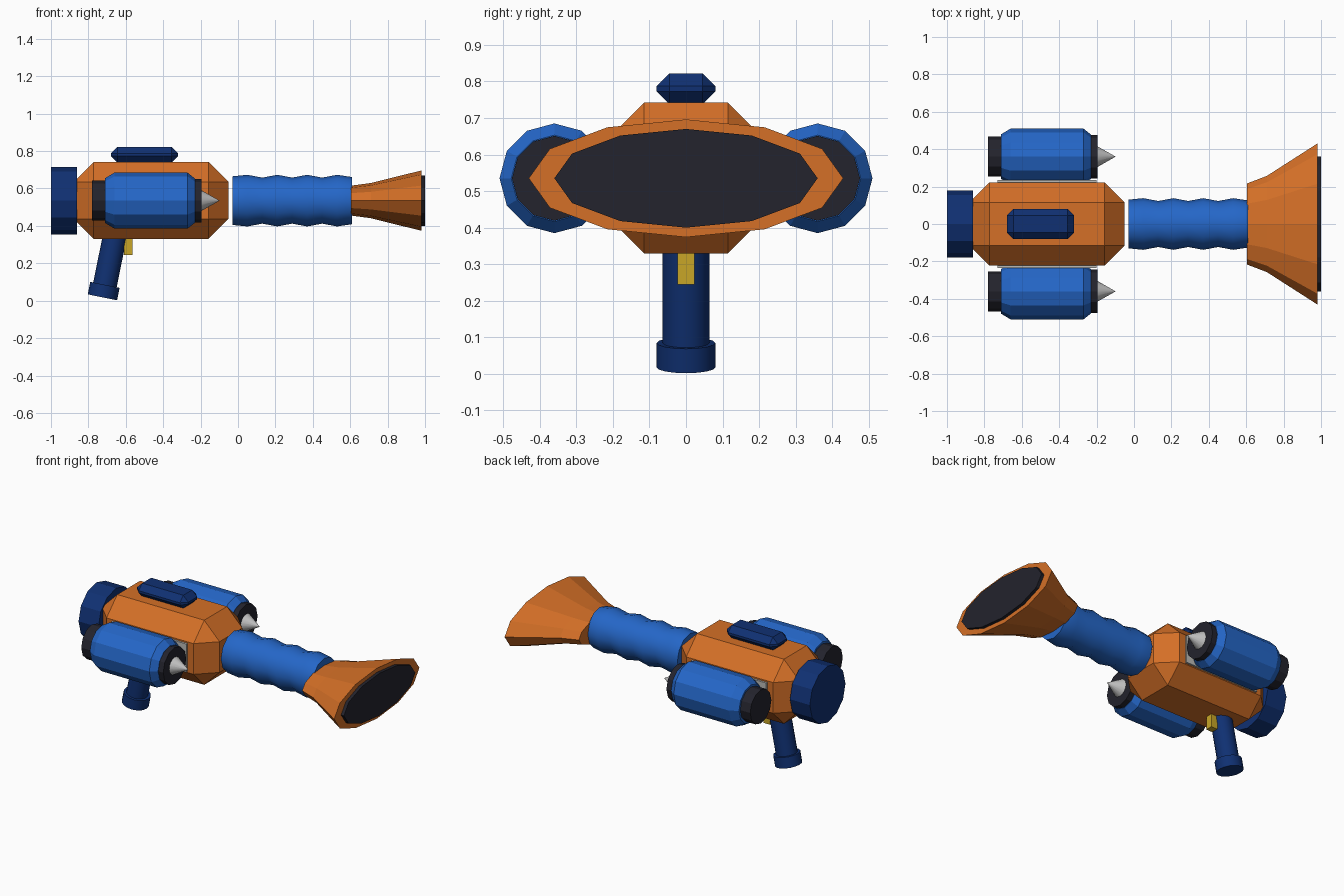
import bpy, bmesh
from math import cos, sin, pi, radians
from mathutils import Matrix, Vector

if "Cube" in bpy.data.objects:
    bpy.data.objects.remove(bpy.data.objects["Cube"], do_unlink=True)


def material(name, rgb):
    m = bpy.data.materials.new(name)
    m.use_nodes = True
    m.diffuse_color = (*rgb, 1)
    m.node_tree.nodes["Principled BSDF"].inputs["Base Color"].default_value = (*rgb, 1)
    return m


ORANGE = material("orange", (0.66, 0.16, 0.02))
BLUE = material("bright blue", (0.018, 0.135, 0.58))
NAVY = material("navy blue", (0.005, 0.03, 0.17))
DARK = material("charcoal", (0.017, 0.017, 0.026))
GOLD = material("gold", (0.58, 0.38, 0.02))
GREY = material("light grey", (0.5, 0.5, 0.48))
STEEL = material("steel", (0.55, 0.55, 0.55))
AXIS_Z = 0.535


def finish(bm, name, mat, smooth=False):
    bmesh.ops.recalc_face_normals(bm, faces=bm.faces)
    mesh = bpy.data.meshes.new(name)
    bm.to_mesh(mesh)
    bm.free()
    mesh.materials.append(mat)
    ob = bpy.data.objects.new(name, mesh)
    bpy.context.collection.objects.link(ob)
    if smooth:
        bpy.ops.object.select_all(action="DESELECT")
        ob.select_set(True)
        bpy.context.view_layer.objects.active = ob
        bpy.ops.object.shade_smooth_by_angle(angle=radians(35))
    return ob


def loft(name, mat, profile, y=0, z=AXIS_Z, sides=12, smooth=False, matrix=None):
    """Rings along x; each profile entry is (x, half width, half height)."""
    bm = bmesh.new()
    rings = []
    for x, ry, rz in profile:
        rings.append([bm.verts.new((x, y + ry * cos(2 * pi * i / sides),
                                    z + rz * sin(2 * pi * i / sides)))
                      for i in range(sides)])
    for a, b in zip(rings, rings[1:]):
        for i in range(sides):
            j = (i + 1) % sides
            bm.faces.new((a[i], a[j], b[j], b[i]))
    bm.faces.new(rings[0])
    bm.faces.new(rings[-1])
    if matrix:
        bm.transform(matrix)
    return finish(bm, name, mat, smooth)


def turned(name, mat, profile, **kw):
    return loft(name, mat, [(x, r, r) for x, r in profile], **kw)


def block(name, mat, low, high, bevel=0):
    low, high = Vector(low), Vector(high)
    bm = bmesh.new()
    bmesh.ops.create_cube(bm, size=1)
    for v in bm.verts:
        v.co = (low + high) / 2 + v.co * (high - low)
    if bevel:
        bmesh.ops.bevel(bm, geom=bm.edges[:], offset=bevel, segments=1,
                        profile=0.5, affect="EDGES")
    return finish(bm, name, mat)


# Main housing, rear cap and top sight
block("body", ORANGE, (-0.88, -0.223, 0.33), (-0.05, 0.223, 0.742), 0.108)
turned("rear_cap", NAVY, [(-1, 0.18), (-0.86, 0.18)])
block("top_sight", NAVY, (-0.68, -0.08, 0.738), (-0.32, 0.08, 0.822), 0.035)

# Ribbed barrel: alternating ridges and grooves
ribs = [(-0.03, 0.13)]
ribs += [(0.05 + 0.08 * i, 0.123 if i % 2 else 0.138) for i in range(7)]
ribs += [(0.61, 0.126)]
turned("barrel", BLUE, ribs, smooth=True)

# Flared nozzle with a dark opening
loft("nozzle", ORANGE, [(0.605, 0.217, 0.08), (0.71, 0.257, 0.094), (0.98, 0.43, 0.161)])
loft("nozzle_opening", DARK, [(0.975, 0.36, 0.135), (1, 0.36, 0.135)])

# Side pods with mounts, end collars and pointed tips
for side, s in (("left", 1), ("right", -1)):
    y = 0.36 * s
    block(side + "_pod_mount", GREY, (-0.73, min(0.21 * s, 0.236 * s), 0.445),
          (-0.2, max(0.21 * s, 0.236 * s), 0.625))
    turned(side + "_pod", BLUE, [(-0.71, 0.12), (-0.66, 0.15), (-0.27, 0.15), (-0.23, 0.118)], y=y)
    turned(side + "_pod_rear_collar", DARK, [(-0.78, 0.107), (-0.7, 0.107)], y=y)
    turned(side + "_pod_front_collar", DARK, [(-0.24, 0.116), (-0.195, 0.116)], y=y)
    turned(side + "_pod_tip", STEEL, [(-0.2, 0.058), (-0.1, 0.001)], y=y, sides=16, smooth=True)

# Raked grip: turned parts stood upright, leaning toward the muzzle
rake = (Matrix.Translation((-0.725, 0, 0.018))
        @ Matrix.Rotation(radians(11.5), 4, "Y") @ Matrix.Rotation(radians(-90), 4, "Y"))
turned("grip", NAVY, [(0.05, 0.064), (0.38, 0.064)], z=0, sides=16, smooth=True, matrix=rake)
turned("grip_pommel", NAVY, [(0, 0.08), (0.068, 0.08)], z=0, sides=16, smooth=True, matrix=rake)

# Trigger
block("trigger", GOLD, (-0.61, -0.023, 0.245), (-0.565, 0.023, 0.36))
